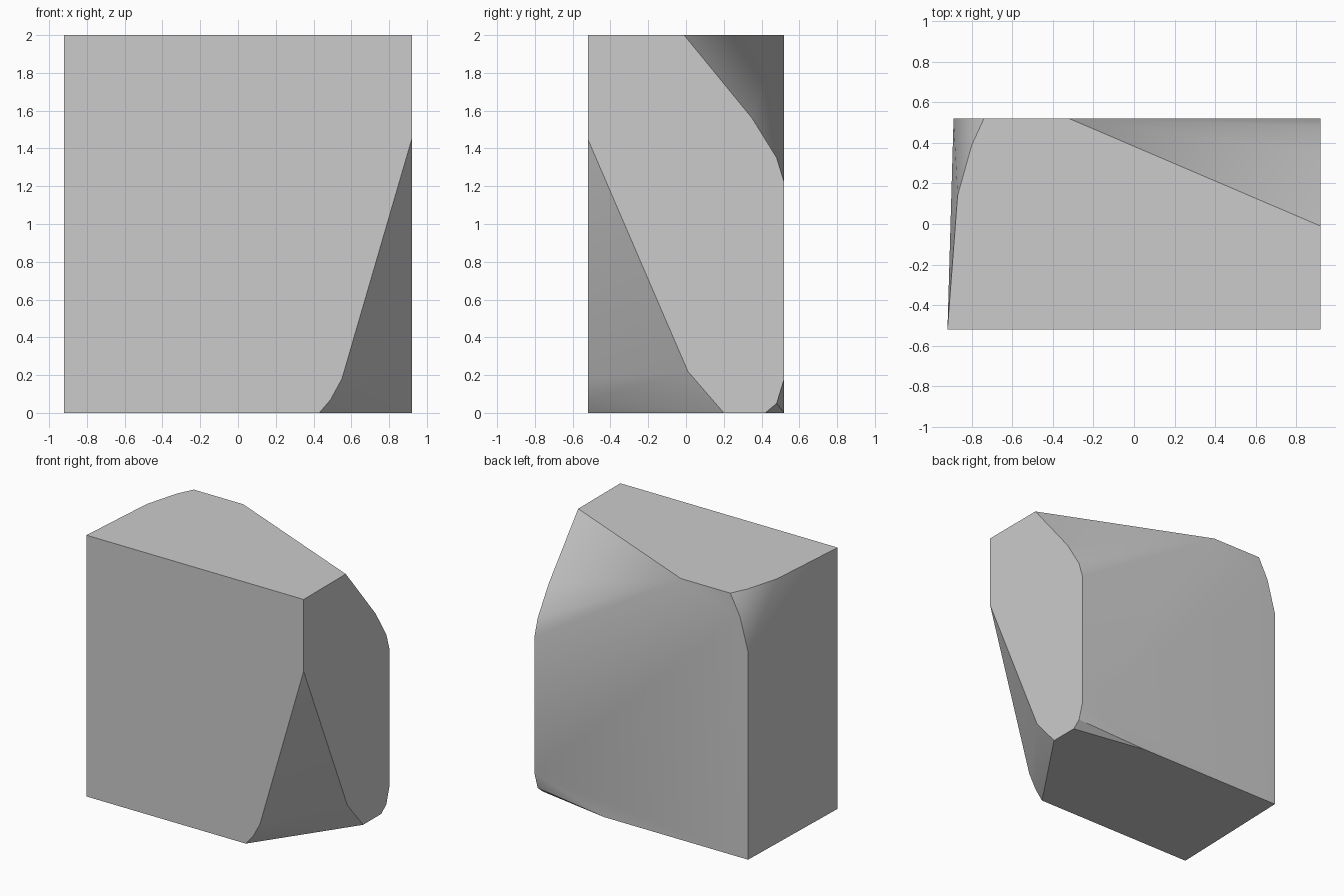
import bpy
import bmesh
import math

cube = bpy.data.objects.get("Cube")
if cube:
    bpy.data.objects.remove(cube, do_unlink=True)

# Block extents
R, L, L_BACK = 0.92, -0.92, -0.89
F, B = -0.52, 0.52
TOP = 2.0

# Corners left whole
whole = [(L, F, 0), (L, F, TOP), (R, F, TOP), (L_BACK, B, 0)]

# Outlines of the broken corners, one list per chip
lower_front_chip = [(R, F, 1.45), (0.55, F, 0.18), (0.49, F, 0.07), (0.43, F, 0),
                    (R, 0.01, 0.22), (R, 0.20, 0)]
upper_back_chip = [(R, -0.01, TOP), (R, 0.35, 1.56), (R, 0.48, 1.35),
                   (R, B, 1.22), (-0.32, B, TOP)]
left_back_chip = [(-0.74, B, TOP), (-0.80, 0.39, TOP), (-0.87, 0.14, TOP),
                  (-0.82, B, 1.845), (L_BACK, B, 1.59)]
lower_back_chip = [(R, 0.42, 0), (R, 0.48, 0.05), (R, B, 0.18), (0.33, B, 0)]

# Solid stone wrapped around the outlines
bm = bmesh.new()
for point in (whole + lower_front_chip + upper_back_chip
              + left_back_chip + lower_back_chip):
    bm.verts.new(point)
bmesh.ops.convex_hull(bm, input=bm.verts[:])
bmesh.ops.dissolve_limit(bm, angle_limit=math.radians(0.5),
                         verts=bm.verts[:], edges=bm.edges[:])
bmesh.ops.recalc_face_normals(bm, faces=bm.faces[:])
mesh = bpy.data.meshes.new("chipped_block")
bm.to_mesh(mesh)
bm.free()
block = bpy.data.objects.new("chipped_block", mesh)
bpy.context.collection.objects.link(block)

# Plain grey stone
grey = bpy.data.materials.new("light_grey")
grey.use_nodes = True
colour = (0.6, 0.6, 0.6, 1.0)
grey.diffuse_color = colour
grey.node_tree.nodes["Principled BSDF"].inputs["Base Color"].default_value = colour
mesh.materials.append(grey)

# Smooth the shallow chip facets, keep the block edges crisp
bpy.ops.object.select_all(action='DESELECT')
block.select_set(True)
bpy.context.view_layer.objects.active = block
bpy.ops.object.shade_smooth_by_angle(angle=math.radians(30))
